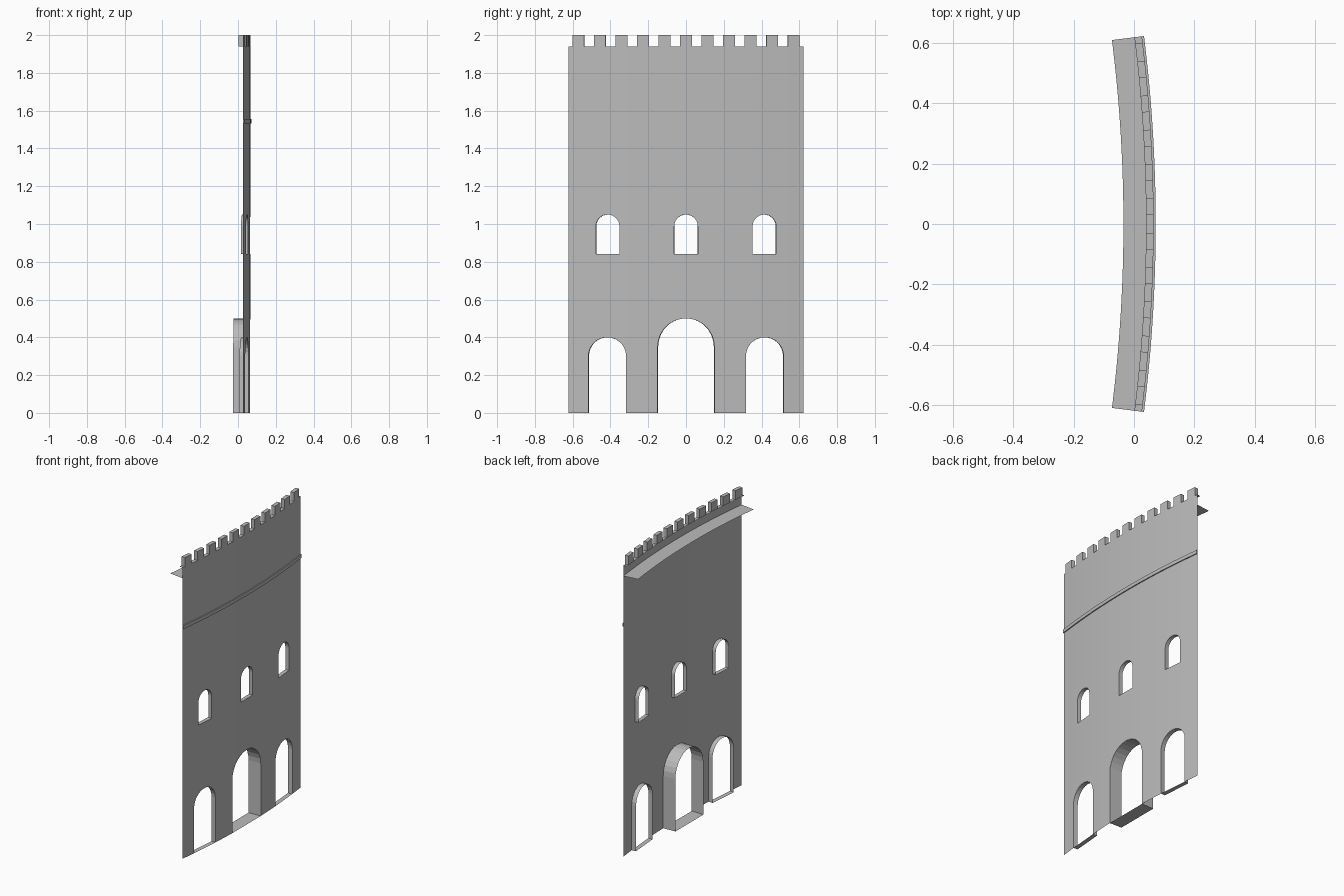
import bpy, bmesh, math

if "Cube" in bpy.data.objects:
    bpy.data.objects.remove(bpy.data.objects["Cube"], do_unlink=True)

R = 5.0          # radius of the outer wall face
CX = -4.935      # centre of curvature
HALF = 0.622     # half width of the wall
TOP = 1.94       # wall top below the merlons
PITCH, MERLON = 0.114, 0.031

stone = bpy.data.materials.new("grey stone")
stone.use_nodes = True
grey = (0.5, 0.5, 0.5, 1)
stone.diffuse_color = grey
stone.node_tree.nodes["Principled BSDF"].inputs["Base Color"].default_value = grey


def bend(y, z, r=R):
    """Wrap a flat wall coordinate around the curve."""
    a = math.asin(y / R)
    return (CX + r * math.cos(a), r * math.sin(a), z)


def make(name, faces, closed=False):
    bm = bmesh.new()
    for pts in faces:
        bm.faces.new([bm.verts.new(p) for p in pts])
    bmesh.ops.remove_doubles(bm, verts=bm.verts, dist=0.0001)
    if closed:
        bmesh.ops.recalc_face_normals(bm, faces=bm.faces)
    mesh = bpy.data.meshes.new(name)
    bm.to_mesh(mesh)
    bm.free()
    mesh.materials.append(stone)
    ob = bpy.data.objects.new(name, mesh)
    bpy.context.collection.objects.link(ob)
    return ob


def arch(centre, half, bottom, spring, steps=14):
    """Outline of a round-headed opening, counter-clockwise from bottom right."""
    pts = [(centre + half, bottom)]
    for i in range(steps + 1):
        t = math.pi * i / steps
        pts.append((centre + half * math.cos(t), spring + half * math.sin(t)))
    return pts + [(centre - half, bottom)]


def head(o, y):
    """Height of the arch head of an opening at y."""
    c, h, spring = o[1], o[2], o[4]
    return spring + math.sqrt(max(0, h * h - (y - c) ** 2))


def strip(ys, r0, z0, r1, z1):
    """Curved band between two radius/height pairs."""
    return [[bend(a, z0, r0), bend(b, z0, r0), bend(b, z1, r1), bend(a, z1, r1)]
            for a, b in zip(ys, ys[1:])]


def solid(ys, r0, r1, z0, z1):
    """Curved bar with closed ends."""
    ring = [(r0, z0), (r1, z0), (r1, z1), (r0, z1)]
    faces = []
    for p, q in zip(ring, ring[1:] + ring[:1]):
        faces += strip(ys, *p, *q)
    return faces + [[bend(y, z, r) for r, z in ring] for y in (ys[0], ys[-1])]


# Openings: name, centre, half width, bottom, spring height, reveal depth
openings = [("main_gate", 0, 0.15, 0, 0.35, 0.088)]
for side, s in (("left", 1), ("right", -1)):
    openings.append((side + "_doorway", s * 0.417, 0.1, 0, 0.3, 0.03))
for side, s in (("back", 1), ("middle", 0), ("front", -1)):
    openings.append((side + "_window", s * 0.415, 0.0625, 0.84, 0.9875, 0.026))

merlons = [(k * PITCH - MERLON, k * PITCH + MERLON) for k in range(-5, 6)]
bays = [-HALF] + [y for m in merlons for y in m] + [HALF]

# Wall face, built in columns that stop at the openings
cuts = set(round(y, 5) for y in bays)
for o in openings:
    cuts |= {round(y, 5) for y, z in arch(*o[1:5])}
cuts = sorted(cuts)
wall = []
for a, b in zip(cuts, cuts[1:]):
    if b - a < 0.0002:
        continue
    mid = (a + b) / 2
    low = (0, 0)
    for o in sorted(openings, key=lambda o: o[3]):
        if abs(mid - o[1]) < o[2]:
            if o[3] > low[0]:
                wall.append([bend(a, low[0]), bend(b, low[1]), bend(b, o[3]), bend(a, o[3])])
            low = (head(o, a), head(o, b))
    wall.append([bend(a, low[0]), bend(b, low[1]), bend(b, TOP), bend(a, TOP)])
make("curved_wall", wall)

# Reveals lining each opening, including sill or threshold
for o in openings:
    pts = arch(*o[1:5])
    inner = R - o[5]
    make(o[0] + "_reveal",
         [[bend(*p), bend(*q), bend(*q, inner), bend(*p, inner)]
          for p, q in zip(pts, pts[1:] + pts[:1])])

# Battlements
make("parapet_top", strip(bays, R - 0.025, TOP, R, TOP))
for i, m in enumerate(merlons):
    make(f"merlon_{i + 1}", solid(list(m), R - 0.025, R, TOP, 2.0), True)

# Wall walk behind the parapet and string course on the outside
make("wall_walk", strip(bays, R - 0.1, 1.87, R, 1.87))
make("string_course", solid(bays, R, R + 0.007, 1.532, 1.555), True)
